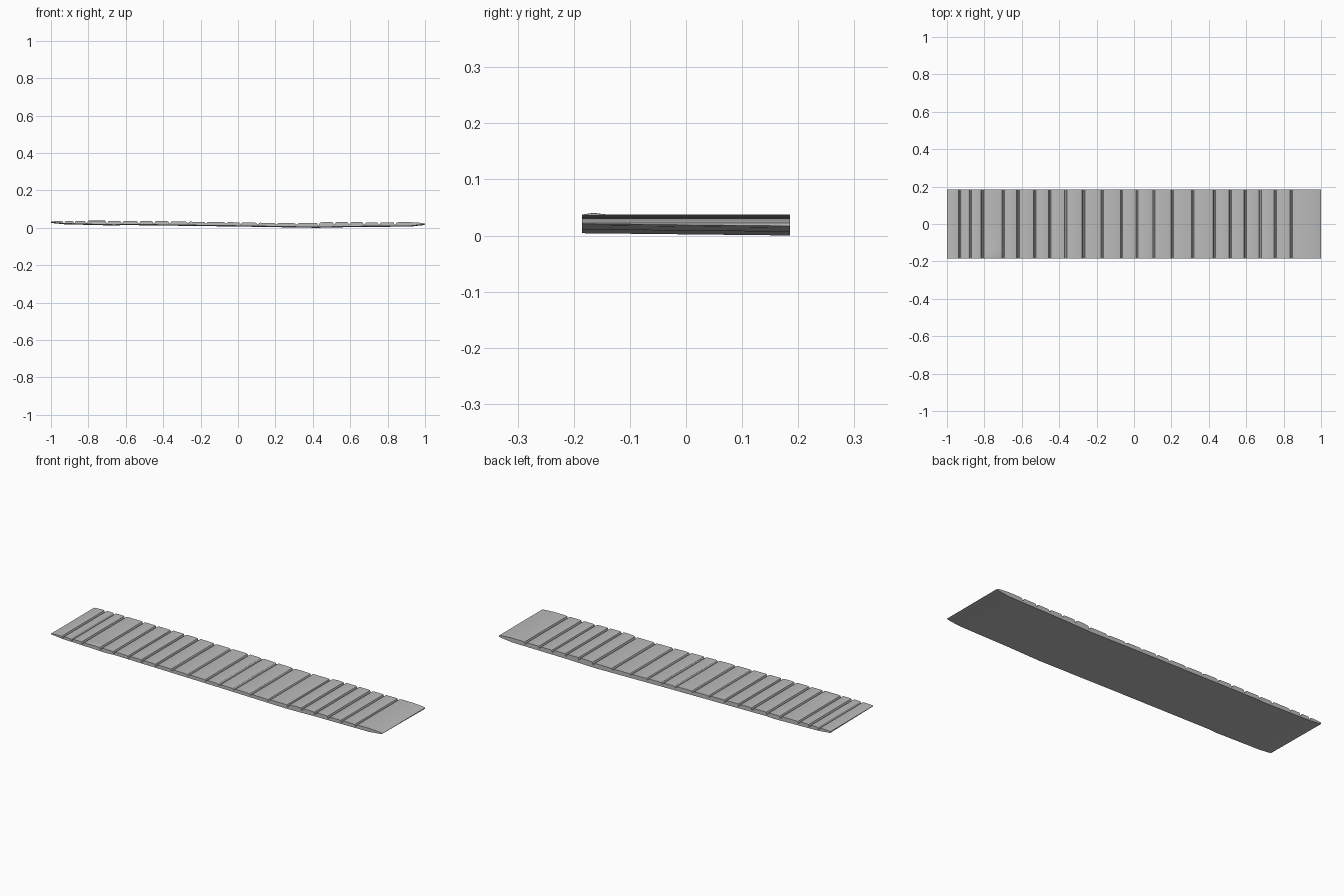
import bpy
import bmesh
import random

random.seed(4)

cube = bpy.data.objects.get("Cube")
if cube:
    bpy.data.objects.remove(cube, do_unlink=True)

# Grey stone colour
stone = bpy.data.materials.new("stone_grey")
stone.use_nodes = True
grey = (0.5, 0.5, 0.5, 1)
stone.diffuse_color = grey
stone.node_tree.nodes["Principled BSDF"].inputs["Base Color"].default_value = grey

# Lengthwise height curves, and the joints between slabs
TOP = [(-1, 0.034), (-0.93, 0.037), (-0.75, 0.037), (-0.4, 0.034), (0, 0.029),
       (0.3, 0.024), (0.42, 0.024), (0.46, 0.030), (0.7, 0.028), (0.96, 0.029), (1, 0.023)]
BOTTOM = [(-1, 0.028), (-0.93, 0.021), (-0.65, 0.014), (-0.62, 0.017), (0, 0.009),
          (0.42, 0.002), (0.6, 0.006), (0.96, 0.009), (1, 0.019)]
JOINTS = [-0.93, -0.875, -0.81, -0.7, -0.62, -0.53, -0.45, -0.365, -0.27, -0.17,
          -0.065, 0.015, 0.105, 0.205, 0.315, 0.43, 0.515, 0.595, 0.675, 0.755, 0.84]
ROWS = [-0.185, -0.165, -0.14, 0, 0.185]
GAP = 0.007


def height(curve, x):
    for (xa, za), (xb, zb) in zip(curve, curve[1:]):
        if x <= xb:
            return za + (zb - za) * (x - xa) / (xb - xa)
    return curve[-1][1]


# Stations along the strip: slightly crowned slabs separated by grooves
stations = []
edges = [-1] + JOINTS + [1]
for i, (a, b) in enumerate(zip(edges, edges[1:])):
    left = a + GAP if i else a
    right = b - GAP if b < 1 else b
    lift = random.uniform(-0.001, 0.001)
    for t in (0, 0.08, 0.5, 0.92, 1):
        x = left + (right - left) * t
        crown = 0.001 if 0 < t < 1 else -0.001
        stations.append((x, height(TOP, x) + lift + crown))
    if b < 1:
        depth = 0.011 if abs(b) > 0.34 else 0.007
        for x in (b - GAP * 0.4, b + GAP * 0.4):
            floor = max(height(TOP, x) - depth, height(BOTTOM, x) + 0.004)
            stations.append((x, floor))

# Closed shell: top, underside, long sides and ends
bm = bmesh.new()
top, under = [], []
for x, z in stations:
    upper, lower = [], []
    for y in ROWS:
        lip = 0.003 if -0.8 < x < -0.71 and y == ROWS[1] else 0
        upper.append(bm.verts.new((x, y, z + lip)))
        lower.append(bm.verts.new((x, y, height(BOTTOM, x) - 0.0108 * y)))
    top.append(upper)
    under.append(lower)

last = len(ROWS) - 1
for i in range(len(stations) - 1):
    for j in range(last):
        bm.faces.new((top[i][j], top[i + 1][j], top[i + 1][j + 1], top[i][j + 1]))
        bm.faces.new((under[i][j], under[i][j + 1], under[i + 1][j + 1], under[i + 1][j]))
    for j in (0, last):
        bm.faces.new((under[i][j], under[i + 1][j], top[i + 1][j], top[i][j]))
for i in (0, len(stations) - 1):
    for j in range(last):
        bm.faces.new((under[i][j], under[i][j + 1], top[i][j + 1], top[i][j]))
bmesh.ops.recalc_face_normals(bm, faces=bm.faces)

mesh = bpy.data.meshes.new("slab_strip")
bm.to_mesh(mesh)
bm.free()
mesh.materials.append(stone)
strip = bpy.data.objects.new("slab_strip", mesh)
bpy.context.collection.objects.link(strip)

# Smooth the gentle crowns, keep the joints crisp
bpy.ops.object.select_all(action="DESELECT")
strip.select_set(True)
bpy.context.view_layer.objects.active = strip
bpy.ops.object.shade_smooth_by_angle(angle=0.5)
